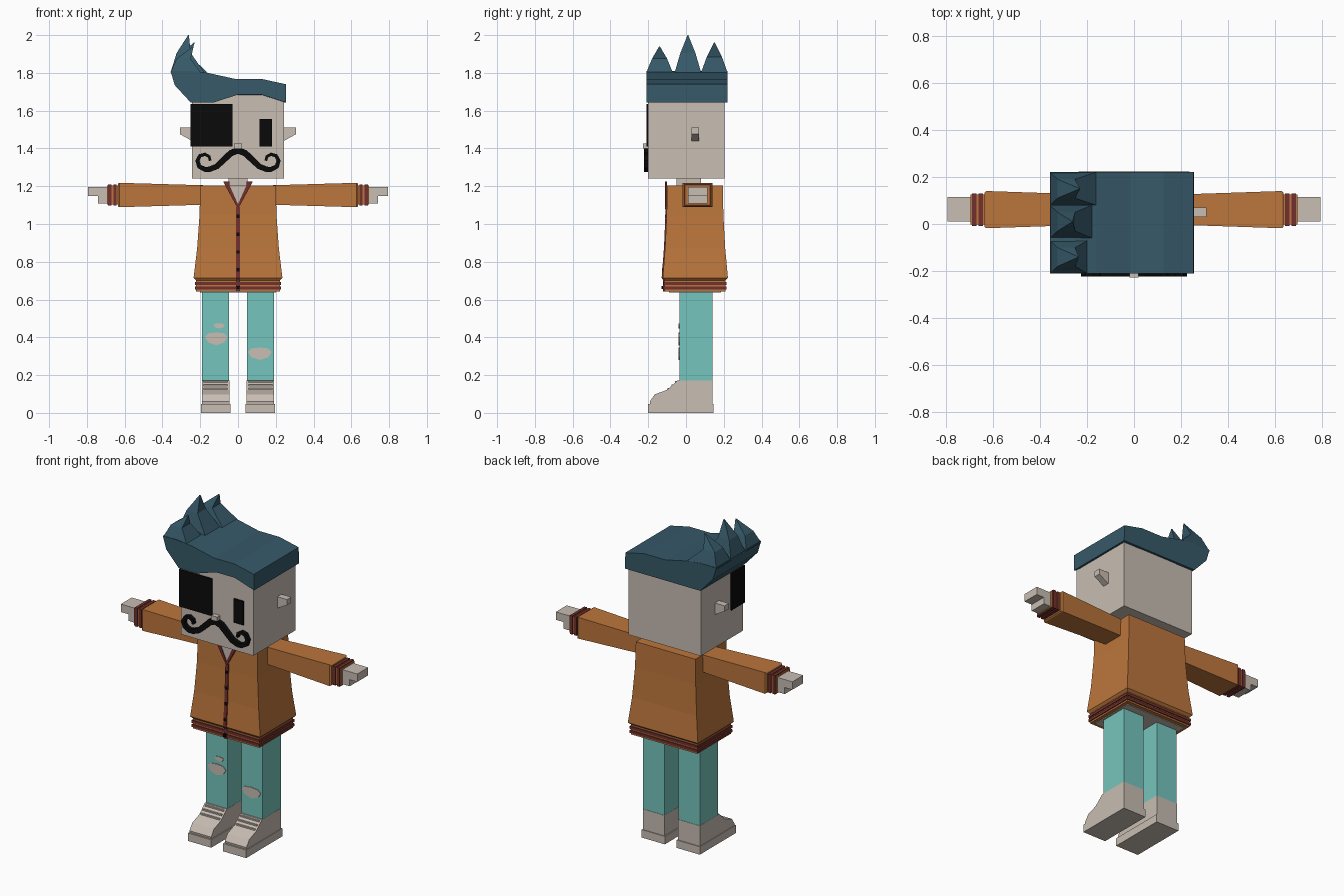
import bpy, bmesh
from math import sin, cos, pi, hypot

cube = bpy.data.objects.get("Cube")
if cube:
    bpy.data.objects.remove(cube, do_unlink=True)


def material(name, red, green, blue):
    made = bpy.data.materials.new(name)
    made.use_nodes = True
    made.diffuse_color = (red, green, blue, 1)
    shader = made.node_tree.nodes["Principled BSDF"]
    shader.inputs["Base Color"].default_value = made.diffuse_color
    return made


skin = material("pale skin", 0.58, 0.51, 0.45)
orange = material("jacket orange", 0.5, 0.18, 0.045)
dark_red = material("trim dark red", 0.17, 0.03, 0.026)
teal = material("trouser teal", 0.18, 0.56, 0.51)
blue = material("hair blue", 0.037, 0.1, 0.14)
black = material("black", 0.003, 0.003, 0.003)


def loft(name, rings, colour):
    """Join equal-length rings of points into one closed flat-faced solid."""
    bm = bmesh.new()
    loops = [[bm.verts.new(point) for point in ring] for ring in rings]
    for low, high in zip(loops, loops[1:]):
        for i in range(len(low)):
            bm.faces.new((low[i - 1], low[i], high[i], high[i - 1]))
    caps = [bm.faces.new(loops[0]), bm.faces.new(loops[-1])]
    bmesh.ops.recalc_face_normals(bm, faces=bm.faces)
    bmesh.ops.triangulate(bm, faces=[cap for cap in caps if len(cap.verts) > 4])
    mesh = bpy.data.meshes.new(name)
    bm.to_mesh(mesh)
    bm.free()
    mesh.materials.append(colour)
    bpy.context.collection.objects.link(bpy.data.objects.new(name, mesh))


def level(xs, ys, z):
    """Horizontal rectangle."""
    return [(xs[0], ys[0], z), (xs[1], ys[0], z), (xs[1], ys[1], z), (xs[0], ys[1], z)]


def upright(x, ys, zs):
    """Rectangle across the arm."""
    return [(x, ys[0], zs[0]), (x, ys[1], zs[0]), (x, ys[1], zs[1]), (x, ys[0], zs[1])]


def box(name, xs, ys, zs, colour):
    loft(name, [level(xs, ys, z) for z in zs], colour)


def plate(name, outline, ys, colour):
    loft(name, [[(x, y, z) for x, z in outline] for y in ys], colour)


def both(x):
    return (-x, x)


def grow(span, amount):
    return (span[0] - amount, span[1] + amount)


sides = {"left": 1, "right": -1}
thin = 0.008

# Head, neck and face
head_x, face_y = 0.243, -0.2
patch_z = (1.41, 1.635)
on_face = (face_y - thin, face_y)
box("head", both(head_x), (face_y, 0.205), (1.24, 1.69), skin)
box("neck", both(0.05), (-0.05, 0.08), (1.18, 1.25), skin)
box("nose", both(0.02), (-0.228, face_y), (1.4, 1.425), skin)
box("eye_patch_front", (-head_x - thin, -0.03), on_face, patch_z, black)
box("eye_patch_side", (-head_x - thin, -head_x), (face_y, -0.08), patch_z, black)
box("left_eye", (0.115, 0.18), on_face, (1.41, 1.555), black)

# Moustache: a wave running into a tightening curl
wave = [(0.15 * t, 1.34 + 0.05 * cos(pi * t)) for t in (0, 0.25, 0.5, 0.75, 1)]
curl = [(0.175 + (0.046 - 0.003 * i) * sin(i * pi / 4),
         1.335 - (0.046 - 0.003 * i) * cos(i * pi / 4)) for i in range(7)]
path = wave + curl
for side, s in sides.items():
    rings = []
    for i, (x, z) in enumerate(path):
        before, after = path[max(i - 1, 0)], path[min(i + 1, len(path) - 1)]
        dx, dz = after[0] - before[0], after[1] - before[1]
        if i == 0:
            dz = 0
        half = (0.018 - 0.001 * i) / hypot(dx, dz)
        nx, nz = -dz * half, dx * half
        ends = [(s * (x + nx), z + nz), (s * (x - nx), z - nz)]
        rings.append([(a, -0.223, b) for a, b in ends]
                     + [(a, face_y, b) for a, b in reversed(ends)])
    loft(side + "_moustache", rings, black)

# Hair: swept block, arched only along the front fringe
hair_y = (-0.21, 0.22)
brim, crest = 1.643, 1.81
crown = [(-0.25, brim), (-0.335, 1.735), (-0.357, crest), (-0.25, crest), (-0.16, 1.8),
         (-0.015, 1.768), (0.125, 1.768), (0.253, 1.74), (0.255, brim)]
fringe = [(0.125, 1.685), (0, 1.685), (-0.13, brim)]
loft("hair", [[(x, hair_y[0], z) for x, z in crown + fringe],
              [(x, hair_y[1], z) for x, z in crown]
              + [(x, hair_y[1], brim) for x, z in fringe]], blue)

# Hair spikes: bent four-sided points
for name, y, tip_x, tip_z in (("front", -0.14, -0.235, 1.94), ("middle", 0.01, -0.26, 2),
                              ("back", 0.15, -0.23, 1.96)):
    middle_z = (crest + tip_z) / 2
    loft(name + "_hair_spike", [
        level((-0.357, -0.18 + y / 8), (y - 0.07, y + 0.07), crest - thin),
        level((-0.325, -0.25), (y - 0.04, y + 0.04), middle_z),
        level((tip_x - 0.004, tip_x), (y - 0.002, y + 0.002), tip_z)], blue)

# Jacket: flares towards the hem
shoulder_z, flare_z = 1.205, 0.715


def flare(z):
    return ((shoulder_z - z) / (shoulder_z - flare_z)) ** 2


def jacket_front(z):
    return -0.1 - 0.023 * flare(z)


def jacket_ring(z):
    return level(both(0.2 + 0.035 * flare(z)), (jacket_front(z), 0.195 + 0.027 * flare(z)), z)


hem_x, hem_y, hem_z = both(0.222), (-0.113, 0.208), (0.642, 0.702)
loft("jacket", [jacket_ring(z) for z in (shoulder_z, 1.05, 0.87, flare_z)]
     + [level(hem_x, hem_y, hem_z[1])], orange)
box("jacket_hem", hem_x, hem_y, hem_z, orange)
box("hips", both(0.2), (-0.09, 0.185), (0.638, 0.65), skin)
for name, z in (("lower", 0.652), ("upper", 0.677)):
    box(name + "_hem_stripe", grow(hem_x, 0.006), grow(hem_y, 0.006), (z, z + 0.016), dark_red)

# Neck opening, collar trim, placket and buttons
plate("neck_opening", [(-0.052, shoulder_z), (0.052, shoulder_z), (0, 1.085)],
      (-0.107, -0.1), skin)
for side, s in sides.items():
    plate(side + "_collar_trim", [(0, 1.08), (0, 1.105), (s * 0.045, shoulder_z),
                                  (s * 0.045, 1.225), (s * 0.078, 1.225), (s * 0.06, 1.19)],
          (-0.112, -0.1), dark_red)
placket = [(z, jacket_front(z) - 0.006) for z in (1.09, 0.87, flare_z)]
placket += [(z, hem_y[0] - thin) for z in reversed(hem_z)]
loft("placket", [level(both(0.01), (y, y + 0.02), z) for z, y in placket], dark_red)
for i in range(5):
    z = 1.04 - 0.094 * i
    y = jacket_front(max(z, flare_z)) - thin
    box("button", both(thin), (y, y + 0.01), (z - 0.009, z + 0.009), black)

# Limbs, shoes and ears on both sides
shoe = [(-0.19, 0.045), (-0.192, 0.06), (-0.165, 0.098), (-0.1, 0.122), (-0.045, 0.172),
        (0.141, 0.172), (0.141, 0.045)]
cuff_y, cuff_z = (-0.003, 0.125), (1.102, shoulder_z)
hand_y, hand_top = (0.01, 0.114), 1.196
for side, s in sides.items():
    def out(near, far):
        return (s * near, s * far)

    # Leg and shoe
    box(side + "_leg", out(0.047, 0.19), (-0.035, 0.139), (0.16, 0.66), teal)
    loft(side + "_shoe", [[(x, y, z) for y, z in shoe] for x in out(0.046, 0.191)], skin)
    box(side + "_sole", out(0.04, 0.195), (face_y, 0.146), (0, 0.048), skin)
    for i in range(3):
        y, z = -0.098 + i * 0.02, 0.126 + i * 0.018
        box(side + "_lace", out(0.055, 0.182), (y, y + 0.02), (z - 0.006, z + 0.006), skin)

    # Sleeve widening to a striped cuff
    wide = grow(cuff_y, 0.015), grow(cuff_z, 0.013)
    loft(side + "_sleeve", [upright(s * 0.18, cuff_y, cuff_z), upright(s * 0.628, *wide),
                            upright(s * 0.636, grow(cuff_y, thin), grow(cuff_z, thin))], orange)
    loft(side + "_cuff", [upright(x, cuff_y, cuff_z) for x in out(0.63, 0.694)], orange)
    for start in (0.642, 0.67):
        loft(side + "_cuff_stripe", [upright(x, grow(cuff_y, 0.005), grow(cuff_z, 0.005))
                                     for x in out(start, start + 0.018)], dark_red)

    # Hand and ear
    box(side + "_palm", out(0.69, 0.742), hand_y, (1.108, hand_top), skin)
    box(side + "_fingers", out(0.74, 0.793), hand_y, (1.148, hand_top), skin)
    plate(side + "_ear", [(s * head_x, 1.51), (s * 0.308, 1.51), (s * 0.308, 1.476),
                          (s * head_x, 1.44)], (0.03, 0.07), skin)

# Rips in the trousers: flattened rounds with a ragged upper edge
for name, x, z, width, height in (("right_knee", -0.115, 0.392, 0.06, 0.034),
                                  ("right_thigh", -0.1, 0.46, 0.03, 0.014),
                                  ("left_knee", 0.116, 0.313, 0.063, 0.033)):
    turns = [i * pi / 4 for i in range(8)]
    plate(name + "_rip", [(x + width * cos(a), z + height * (sin(a) + 0.3 * cos(a) ** 2))
                          for a in turns], (-0.039, -0.034), skin)
